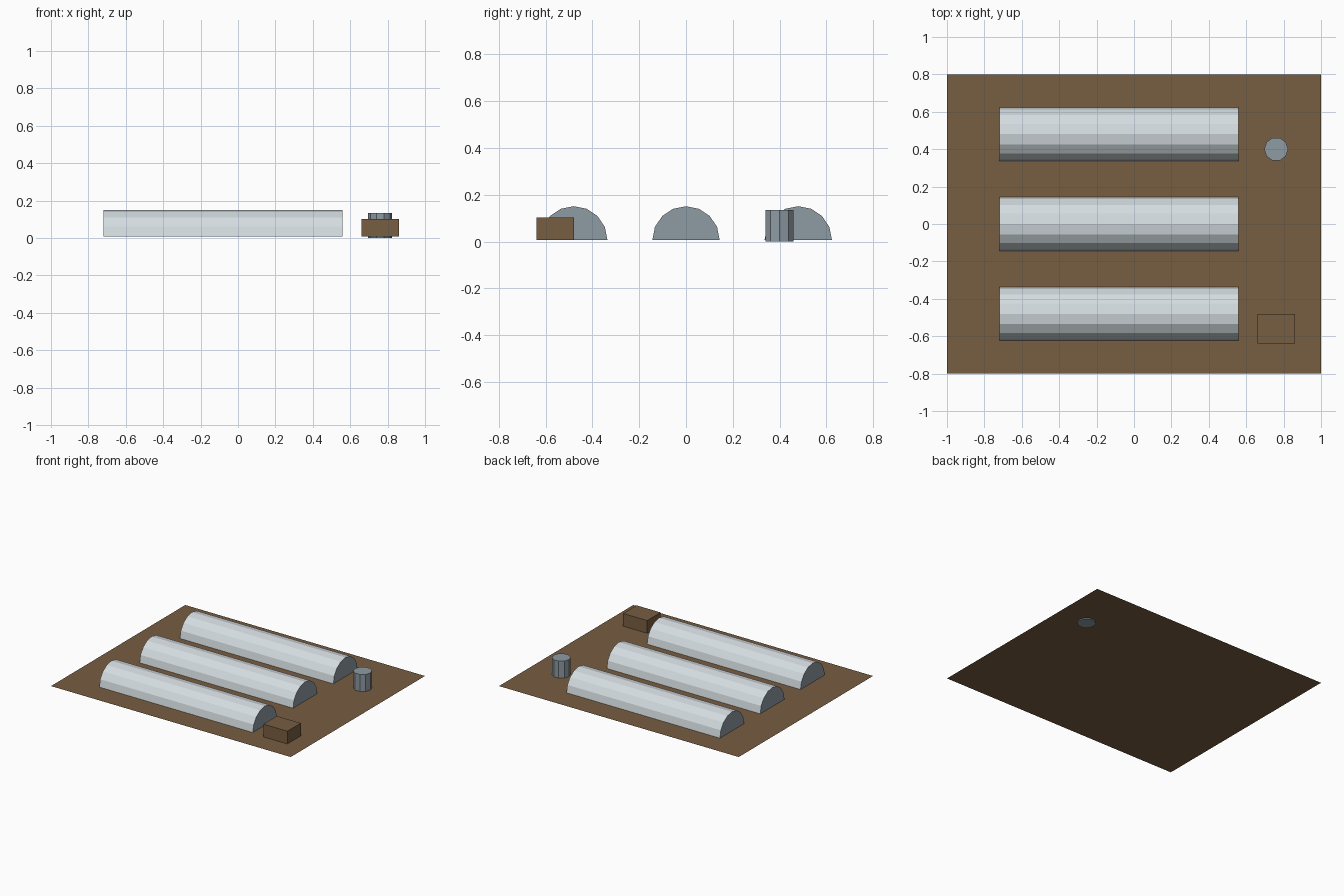
import bpy, bmesh, math

if "Cube" in bpy.data.objects:
    bpy.data.objects.remove(bpy.data.objects["Cube"])


def srgb(r, g, b):
    def lin(c):
        c /= 255
        return c / 12.92 if c <= 0.04045 else ((c + 0.055) / 1.055) ** 2.4
    return (lin(r), lin(g), lin(b), 1)


def material(name, rgb):
    m = bpy.data.materials.new(name)
    m.diffuse_color = srgb(*rgb)
    m.use_nodes = True
    m.node_tree.nodes["Principled BSDF"].inputs["Base Color"].default_value = m.diffuse_color
    return m


SOIL = material("soil_brown", (119, 94, 65))
FILM = material("pale_film", (213, 221, 225))
GREY = material("blue_grey", (142, 155, 163))

GROUND_Z = 0.007


def finish(bm, name, mats):
    bmesh.ops.recalc_face_normals(bm, faces=bm.faces)
    me = bpy.data.meshes.new(name)
    bm.to_mesh(me)
    bm.free()
    for m in mats:
        me.materials.append(m)
    ob = bpy.data.objects.new(name, me)
    bpy.context.collection.objects.link(ob)
    return ob


def prism(name, outline, depth, mats, open_bottom=False, cap_axis=None):
    """Extrude a closed 3D outline along depth; caps facing cap_axis get slot 1."""
    bm = bmesh.new()
    a = [bm.verts.new(p) for p in outline]
    b = [bm.verts.new([p[i] + depth[i] for i in range(3)]) for p in outline]
    bm.faces.new(a)
    bm.faces.new(b)
    for i in range(len(a)):
        j = (i + 1) % len(a)
        bm.faces.new((a[i], a[j], b[j], b[i]))
    bmesh.ops.recalc_face_normals(bm, faces=bm.faces)
    if cap_axis is not None:
        for f in bm.faces:
            f.material_index = int(abs(f.normal[cap_axis]) > 0.9)
    if open_bottom:
        low = [f for f in bm.faces if f.normal.z < -0.9]
        bmesh.ops.delete(bm, geom=low, context='FACES_ONLY')
    # normals are already outward, so write the mesh directly
    me = bpy.data.meshes.new(name)
    bm.to_mesh(me)
    bm.free()
    for m in mats:
        me.materials.append(m)
    ob = bpy.data.objects.new(name, me)
    bpy.context.collection.objects.link(ob)
    return ob


# flat field
bm = bmesh.new()
bm.faces.new([bm.verts.new((x, y, GROUND_Z))
              for x, y in ((-1, -0.8), (1, -0.8), (1, 0.8), (-1, 0.8))])
finish(bm, "field", [SOIL])

# three rows of half-round tunnels, four bays each
R, BAY, SIDES = 0.144, 0.32, 8
for row, y in enumerate((-0.48, 0, 0.48)):
    for bay in range(4):
        x = -0.72 + bay * BAY
        arch = [(x, y + R * math.cos(math.pi * i / SIDES),
                 GROUND_Z + R * math.sin(math.pi * i / SIDES))
                for i in range(SIDES + 1)]
        prism(f"tunnel_{row + 1}_bay_{bay + 1}", arch, (BAY, 0, 0),
              [FILM, GREY], open_bottom=True, cap_axis=0)

# water tank, ten sides, reaching just below the field
ring = [(0.76 + 0.064 * math.cos(math.tau * i / 10),
         0.40 + 0.064 * math.sin(math.tau * i / 10), 0) for i in range(10)]
prism("water_tank", ring, (0, 0, 0.135), [GREY])

# storage crate
base = [(0.66, -0.64, GROUND_Z), (0.86, -0.64, GROUND_Z),
        (0.86, -0.48, GROUND_Z), (0.66, -0.48, GROUND_Z)]
prism("crate", base, (0, 0, 0.096), [SOIL], open_bottom=True)
